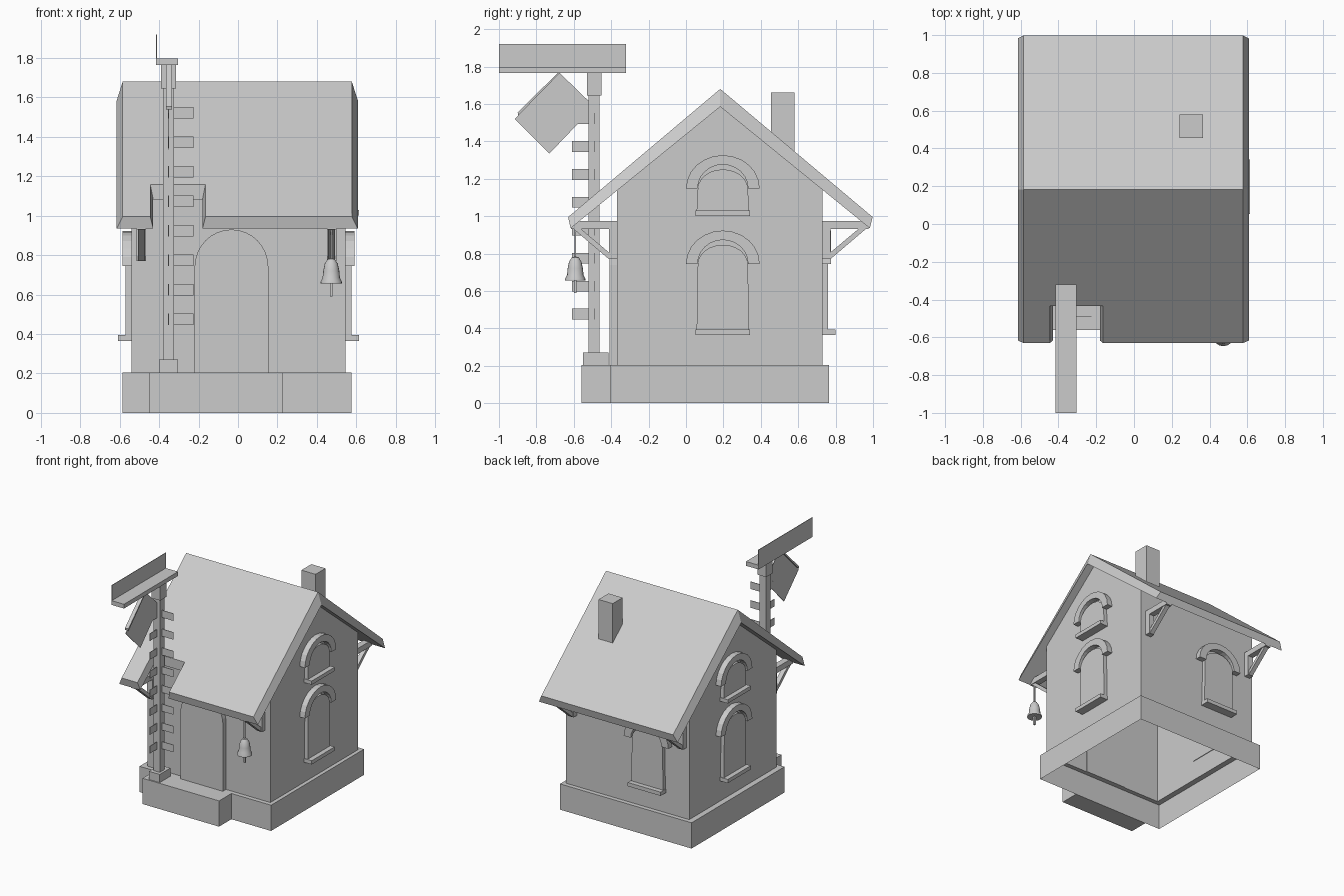
import bpy, bmesh, math
from mathutils import Matrix, Vector

if "Cube" in bpy.data.objects:
    bpy.data.objects.remove(bpy.data.objects["Cube"])


def finish(name, bm, smooth=False):
    bmesh.ops.recalc_face_normals(bm, faces=bm.faces)
    me = bpy.data.meshes.new(name)
    bm.to_mesh(me)
    bm.free()
    ob = bpy.data.objects.new(name, me)
    bpy.context.collection.objects.link(ob)
    if smooth:
        for p in me.polygons:
            p.use_smooth = True
    return ob


def box(name, x0, x1, y0, y1, z0, z1):
    bm = bmesh.new()
    bmesh.ops.create_cube(bm, size=1)
    for v in bm.verts:
        v.co = Vector(((x0 + x1) / 2 + v.co.x * (x1 - x0),
                       (y0 + y1) / 2 + v.co.y * (y1 - y0),
                       (z0 + z1) / 2 + v.co.z * (z1 - z0)))
    return finish(name, bm)


def frame(u, w, origin):
    """Profile axes: u across, z up, w outwards."""
    m = Matrix((u, (0, 0, 1), w)).transposed().to_4x4()
    m.translation = Vector(origin)
    return m


def prism(name, pts, d0, d1, m, skip=()):
    """Extrude a 2D profile from d0 to d1; skip lists side faces left open."""
    bm = bmesh.new()
    n = len(pts)
    a = [bm.verts.new(m @ Vector((p[0], p[1], d0))) for p in pts]
    b = [bm.verts.new(m @ Vector((p[0], p[1], d1))) for p in pts]
    bm.faces.new(a)
    bm.faces.new(b[::-1])
    for i in range(n):
        if i not in skip:
            j = (i + 1) % n
            bm.faces.new((a[i], b[i], b[j], a[j]))
    return finish(name, bm)


def arc(a, b, cz, n=12):
    return [(a * math.cos(math.pi * i / n), cz + b * math.sin(math.pi * i / n)) for i in range(n + 1)]


def inner_z(y):  # underside of the roof
    return 1.585 - abs(y - 0.183) * 0.8125


# Foundation: open below, with a ledge around the walls
WX0, WX1, WY0, WY1 = -0.54, 0.545, -0.37, 0.73
bm = bmesh.new()
def ring(x0, x1, y0, y1, z):
    return [bm.verts.new((x, y, z)) for x, y in ((x0, y0), (x1, y0), (x1, y1), (x0, y1))]
loops = [ring(-0.585, 0.575, -0.405, 0.765, 0), ring(-0.585, 0.575, -0.405, 0.765, 0.205),
         ring(WX0, WX1, WY0, WY1, 0.205)]
for lo, hi in zip(loops, loops[1:]):
    for i in range(4):
        j = (i + 1) % 4
        bm.faces.new((lo[i], lo[j], hi[j], hi[i]))
finish("foundation", bm)
box("front_step", -0.45, 0.225, -0.56, -0.405, 0, 0.205)

# Hollow walls with gables
SIDE = frame((0, 1, 0), (1, 0, 0), (0, 0, 0))
prism("walls", [(WY0, 0.205), (WY1, 0.205), (WY1, inner_z(WY1)), (0.183, 1.585), (WY0, inner_z(WY0))],
      WX0, WX1, SIDE, skip=(0, 2, 3))

# Roof: sloped slab, flared ends, notch in the front eave
bm = bmesh.new()
outer = [(-0.585, 0.183, 1.68), (-0.585, -0.63, 0.995), (-0.445, -0.63, 0.995), (-0.445, -0.435, 1.159),
         (-0.165, -0.435, 1.159), (-0.165, -0.63, 0.995), (0.577, -0.63, 0.995), (0.577, 0.183, 1.68),
         (0.577, 0.998, 0.995), (-0.585, 0.998, 0.995)]
inner = [(x, y) for x, y in ((-0.615, 0.183), (-0.615, -0.617), (-0.43, -0.617), (-0.43, -0.435),
         (-0.18, -0.435), (-0.18, -0.617), (0.608, -0.617), (0.608, 0.183), (0.608, 0.983), (-0.615, 0.983))]
top = [bm.verts.new(p) for p in outer]
bot = [bm.verts.new((x, y, inner_z(y))) for x, y in inner]
for vs in (top, bot):
    bm.faces.new(vs[:8])
    bm.faces.new((vs[0], vs[7], vs[8], vs[9]))
for i in range(10):
    j = (i + 1) % 10
    bm.faces.new((top[i], top[j], bot[j], bot[i]))
finish("roof", bm)
box("chimney", 0.24, 0.365, 0.455, 0.58, 1.25, 1.66)

# Arched door
FRONT = frame((1, 0, 0), (0, -1, 0), (-0.033, WY0, 0))
prism("door", [(-0.187, 0.205), (0.187, 0.205)] + arc(0.187, 0.19, 0.74, 16), -0.005, 0.04, FRONT)


# Windows: arched panel, sill and curved hood
def window(name, m, z0, spring):
    prism(name + "_panel", [(-0.14, z0), (0.14, z0)] + arc(0.134, 0.105, spring), -0.005, 0.03, m)
    prism(name + "_sill", [(-0.145, z0 - 0.03), (0.145, z0 - 0.03), (0.145, z0), (-0.145, z0)], -0.005, 0.068, m)
    prism(name + "_hood", arc(0.197, 0.178, spring + 0.003) + arc(0.135, 0.128, spring + 0.003)[::-1],
          -0.005, 0.045, m)


walls = {"right": frame((0, 1, 0), (1, 0, 0), (WX1, 0.197, 0)),
         "left": frame((0, -1, 0), (-1, 0, 0), (WX0, 0.197, 0)),
         "back": frame((-1, 0, 0), (0, 1, 0), (-0.19, WY1, 0))}
for side, m in walls.items():
    window(side + "_lower_window", m, 0.395, 0.742)
    if side != "back":
        window(side + "_upper_window", m, 1.03, 1.145)

# Eave brackets on all four corners
for x, tag in ((-0.49, "left"), (0.475, "right")):
    for y, s, end in ((WY0, -1, "front"), (WY1, 1, "back")):
        m = frame((0, s, 0), (1, 0, 0), (x, y, 0))
        n = f"{end}_{tag}_bracket"
        prism(n + "_beam", [(0, 0.93), (0.245, 0.93), (0.245, 0.975), (0, 0.975)], -0.024, 0.024, m)
        prism(n + "_upright", [(0, 0.77), (0.042, 0.77), (0.042, 0.93), (0, 0.93)], -0.024, 0.024, m)
        prism(n + "_brace", [(0.042, 0.77), (0.23, 0.93), (0.19, 0.93), (0.042, 0.806)], -0.018, 0.018, m)

# Bell: lathed body, rope and clapper
BX, BY = 0.473, -0.592
bm = bmesh.new()
prof = [(0, 0.785), (0.018, 0.78), (0.033, 0.757), (0.041, 0.72), (0.044, 0.685), (0.055, 0.664),
        (0.055, 0.655), (0, 0.66)]
vs = [bm.verts.new((BX + r, BY, z)) for r, z in prof]
es = [bm.edges.new(p) for p in zip(vs, vs[1:])]
bmesh.ops.spin(bm, geom=vs + es, cent=(BX, BY, 0), axis=(0, 0, 1), angle=2 * math.pi, steps=16)
bmesh.ops.remove_doubles(bm, verts=bm.verts, dist=0.0005)
bell = finish("bell", bm)
bpy.context.view_layer.objects.active = bell
bell.select_set(True)
bpy.ops.object.shade_smooth_by_angle(angle=math.radians(40))
box("bell_rope", BX - 0.005, BX + 0.005, BY - 0.005, BY + 0.005, 0.78, 0.94)
box("bell_clapper", BX - 0.007, BX + 0.007, BY - 0.007, BY + 0.007, 0.59, 0.66)

# Sign post with foot, cap and pegs
box("post", -0.38, -0.325, -0.52, -0.463, 0.27, 1.66)
box("post_foot", -0.40, -0.305, -0.55, -0.415, 0.205, 0.27)
box("post_cap", -0.39, -0.315, -0.53, -0.452, 1.645, 1.765)
for i in range(8):
    z = 0.476 + i * 0.1495
    box(f"side_peg_{i}", -0.325, -0.225, -0.493, -0.489, z - 0.029, z + 0.029)
    box(f"front_peg_{i}", -0.3545, -0.3505, -0.61, -0.52, z - 0.029, z + 0.029)

# Top shelf with a thin upright panel, and the tilted hanging board
box("sign_shelf", -0.416, -0.305, -1.0, -0.32, 1.764, 1.798)
box("sign_panel", -0.416, -0.412, -1.0, -0.32, 1.764, 1.92)
prism("hanging_board", [(-0.675, 1.765), (-0.515, 1.61), (-0.515, 1.56), (-0.73, 1.335), (-0.915, 1.52)],
      -0.353, -0.349, SIDE)
prism("board_rail", [(-0.672, 1.768), (-0.687, 1.764), (-0.9, 1.555), (-0.897, 1.538)], -0.366, -0.336, SIDE)
